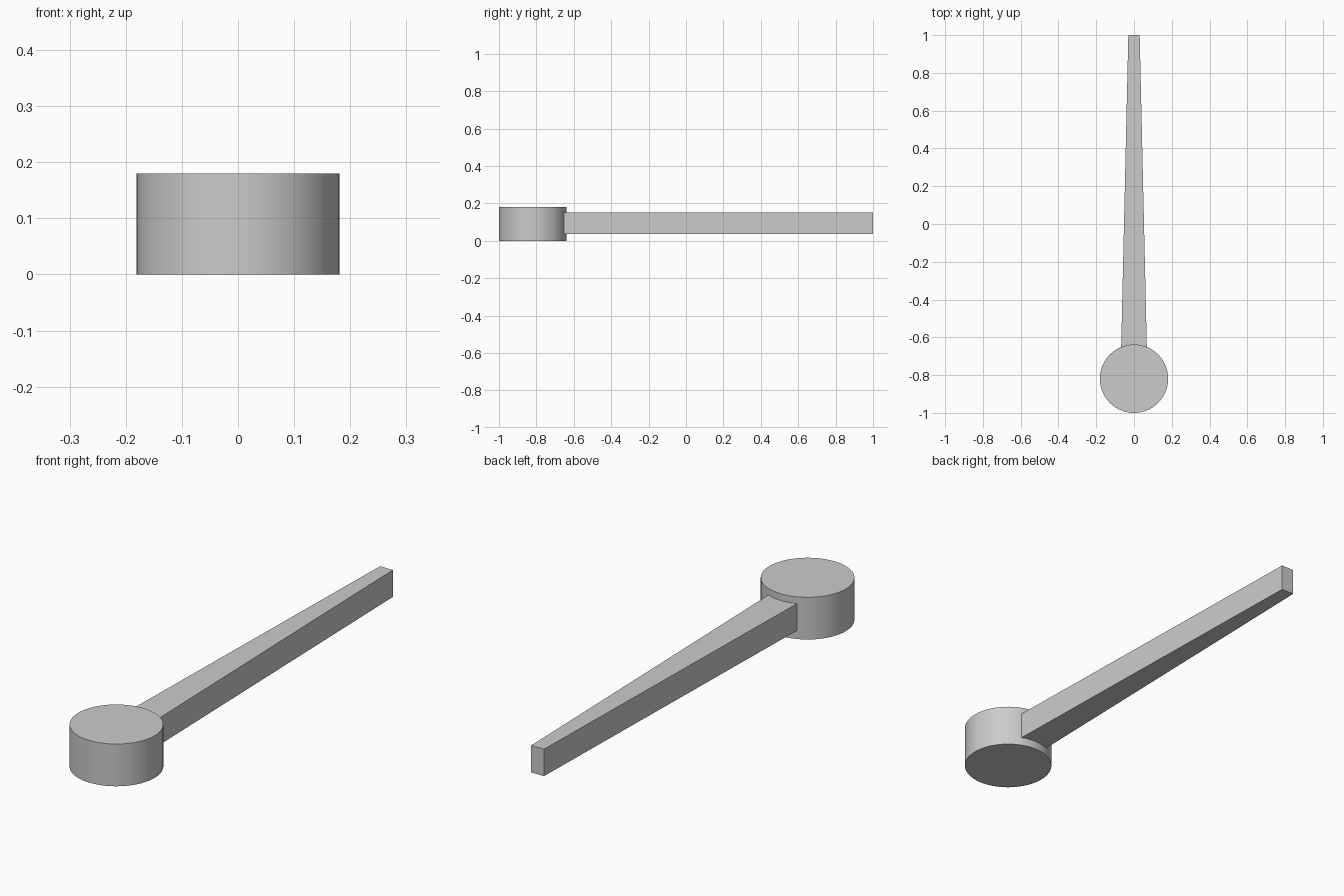
import bpy
import bmesh
import math

if "Cube" in bpy.data.objects:
    bpy.data.objects.remove(bpy.data.objects["Cube"])


def finish(bm, name):
    bmesh.ops.recalc_face_normals(bm, faces=bm.faces)
    mesh = bpy.data.meshes.new(name)
    bm.to_mesh(mesh)
    bm.free()
    obj = bpy.data.objects.new(name, mesh)
    bpy.context.collection.objects.link(obj)
    return obj


def extrude_outline(name, outline, z0, z1):
    bm = bmesh.new()
    face = bm.faces.new([bm.verts.new((x, y, z0)) for x, y in outline])
    ext = bmesh.ops.extrude_face_region(bm, geom=[face])
    verts = [g for g in ext["geom"] if isinstance(g, bmesh.types.BMVert)]
    bmesh.ops.translate(bm, verts=verts, vec=(0, 0, z1 - z0))
    return finish(bm, name)


# Round hub at the front end
R, HUB_Y, SIDES = 0.181, -0.819, 64
circle = [(R * math.cos(2 * math.pi * i / SIDES),
           HUB_Y + R * math.sin(2 * math.pi * i / SIDES)) for i in range(SIDES)]
hub = extrude_outline("hub", circle, 0.0, 0.18)
bpy.context.view_layer.objects.active = hub
hub.select_set(True)
bpy.ops.object.shade_smooth_by_angle(angle=math.radians(30))

# Tapered arm, its wide end seated inside the hub
extrude_outline("arm", [(-0.069, -0.70), (0.069, -0.70), (0.03, 1.0), (-0.03, 1.0)],
                0.036, 0.151)
